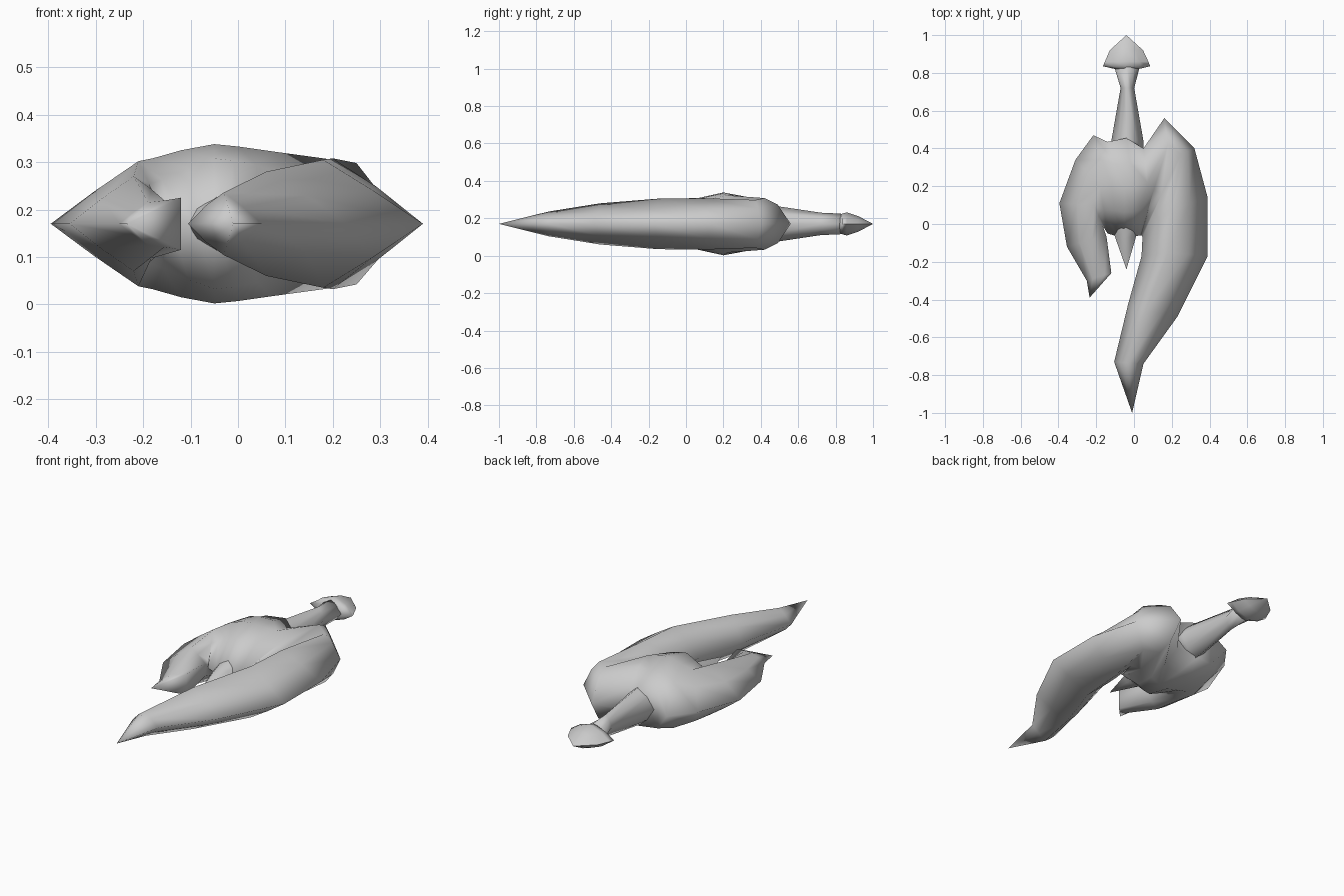
import bpy, bmesh, math

if "Cube" in bpy.data.objects:
    bpy.data.objects.remove(bpy.data.objects["Cube"])

MID = 0.17  # height of the symmetry plane
steel = bpy.data.materials.new("light_grey")
steel.diffuse_color = (0.6, 0.6, 0.6, 1)
steel.use_nodes = True
steel.node_tree.nodes["Principled BSDF"].inputs["Base Color"].default_value = steel.diffuse_color


def make_loft(name, rings, angle=75):
    """Skin closed rings of equal length, then weld collapsed tips."""
    bm = bmesh.new()
    rows = [[bm.verts.new(p) for p in ring] for ring in rings]
    n = len(rows[0])
    for a, b in zip(rows, rows[1:]):
        for i in range(n):
            j = (i + 1) % n
            bm.faces.new((a[i], a[j], b[j], b[i]))
    bm.faces.new(rows[0])
    bm.faces.new(rows[-1])
    bmesh.ops.remove_doubles(bm, verts=bm.verts, dist=0.0005)
    bmesh.ops.dissolve_degenerate(bm, edges=bm.edges, dist=0.0005)
    bmesh.ops.recalc_face_normals(bm, faces=bm.faces)
    mesh = bpy.data.meshes.new(name)
    bm.to_mesh(mesh)
    bm.free()
    obj = bpy.data.objects.new(name, mesh)
    bpy.context.collection.objects.link(obj)
    mesh.materials.append(steel)
    bpy.ops.object.select_all(action='DESELECT')
    obj.select_set(True)
    bpy.context.view_layer.objects.active = obj
    bpy.ops.object.shade_smooth_by_angle(angle=math.radians(angle))
    return obj


def blade_ring(outer, ridge, inner, bulge):
    """Lens section: outer edge, ridge and inner edge, mirrored in height."""
    ox, oy, oh = (*outer, 0)[:3]
    rx, ry, rh = ridge
    ix, iy, ih = inner
    full = 0.56 + 0.7 * (bulge - 0.5)
    top = [(ox, oy, oh),
           ((ox + rx) / 2, (oy + ry) / 2, max(rh * bulge, (rh + oh) / 2)),
           (rx, ry, rh),
           ((ix + rx) / 2, (iy + ry) / 2, ih + full * (rh - ih)),
           (ix, iy, ih)]
    low = [(x, y, -h) for x, y, h in reversed(top)]
    return [(x, y, MID + h) for x, y, h in top + low]


# Arched blade: short claw, over the bridge, down the long horn
sections = [
    ((-0.235, -0.39), (-0.235, -0.39, 0), (-0.235, -0.39, 0), 0.5),
    ((-0.25, -0.30), (-0.19, -0.28, 0.045), (-0.12, -0.26, 0.055), 0.55),
    ((-0.355, -0.12), (-0.22, -0.08, 0.10), (-0.145, -0.07, 0.035), 0.53),
    ((-0.395, 0.11), (-0.21, 0.10, 0.132), (-0.165, -0.01, 0.02), 0.52),
    ((-0.31, 0.34), (-0.18, 0.20, 0.138), (-0.14, -0.05, 0), 0.65),
    ((-0.215, 0.47), (-0.12, 0.21, 0.155), (-0.09, -0.065, 0), 0.78),
    ((-0.14, 0.435, 0.095), (-0.05, 0.20, 0.168), (-0.05, -0.075, 0), 0.87),
    ((-0.04, 0.455, 0.10), (0.0, 0.20, 0.163), (-0.02, -0.07, 0), 0.87),
    ((0.05, 0.40, 0.06), (0.07, 0.22, 0.153), (0.01, -0.065, 0), 0.85),
    ((0.16, 0.56), (0.18, 0.42, 0.138), (0.03, -0.06, 0), 0.75),
    ((0.32, 0.40), (0.25, 0.37, 0.128), (0.04, -0.06, 0), 0.65),
    ((0.39, 0.14), (0.20, 0.08, 0.138), (0.045, -0.07, 0), 0.55),
    ((0.39, -0.17), (0.18, -0.15, 0.135), (0.04, -0.17, 0), 0.52),
    ((0.23, -0.49), (0.06, -0.46, 0.11), (-0.03, -0.42, 0), 0.54),
    ((0.05, -0.74), (-0.03, -0.735, 0.066), (-0.105, -0.73, 0), 0.54),
    ((-0.01, -1.0), (-0.01, -1.0, 0), (-0.01, -1.0, 0), 0.5),
]
make_loft("curved_blade", [blade_ring(*s) for s in sections], 120)


def lens(x, y, w, h, n=8):
    """Oval with its diagonal points drawn in, so the sides come to an edge."""
    ring = []
    for i in range(n):
        k = 0.84 if i % 2 else 1
        a = 2 * math.pi * i / n
        ring.append((x + k * w * math.cos(a), y, MID + k * h * math.sin(a)))
    return ring


# Handle flaring into the blade
make_loft("handle", [lens(*r) for r in [
    (-0.04, 0.36, 0.09, 0.10), (-0.035, 0.44, 0.085, 0.102),
    (-0.035, 0.72, 0.036, 0.06), (-0.037, 0.83, 0.067, 0.055)]], 120)

# Pommel: flared collar narrowing to a point
make_loft("pommel", [lens(*r) for r in [
    (-0.038, 0.82, 0.06, 0.05), (-0.039, 0.835, 0.125, 0.055),
    (-0.039, 0.86, 0.115, 0.062), (-0.04, 0.92, 0.088, 0.042),
    (-0.04, 1.0, 0, 0)]])

# Small spike between claw and horn
make_loft("inner_spike", [lens(*r) for r in [
    (-0.045, 0.0, 0.08, 0.06), (-0.045, -0.07, 0.055, 0.045),
    (-0.04, -0.24, 0, 0)]])
